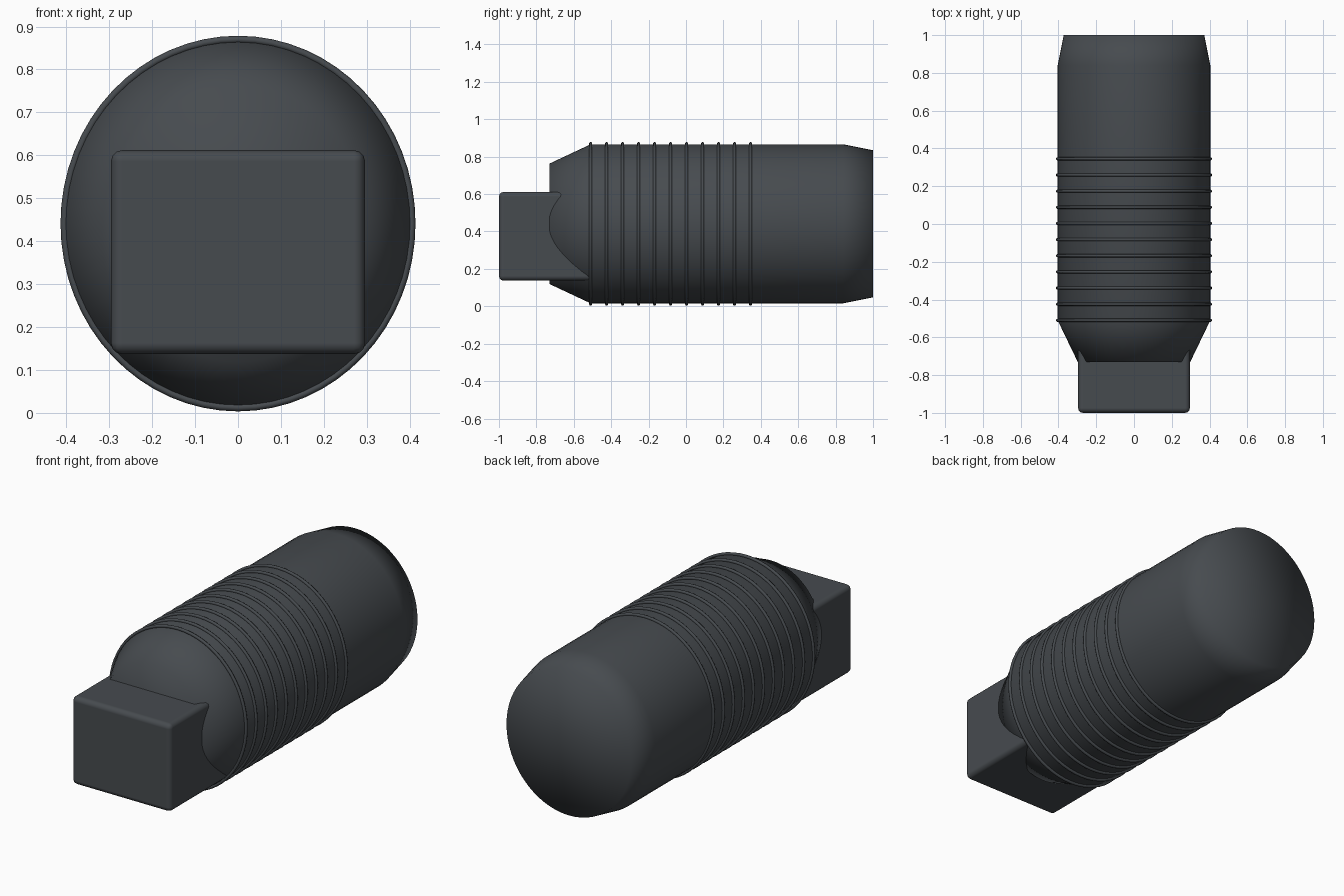
import bpy, bmesh, math
from mathutils import Vector

if "Cube" in bpy.data.objects:
    bpy.data.objects.remove(bpy.data.objects["Cube"])

CZ = 0.441           # height of the long axis
SEG = 64

dark = bpy.data.materials.new("dark grey")
dark.diffuse_color = (0.062, 0.070, 0.078, 1)
dark.use_nodes = True
dark.node_tree.nodes["Principled BSDF"].inputs["Base Color"].default_value = dark.diffuse_color


def finish(name, bm):
    bmesh.ops.recalc_face_normals(bm, faces=bm.faces)
    mesh = bpy.data.meshes.new(name)
    bm.to_mesh(mesh)
    bm.free()
    mesh.materials.append(dark)
    mesh.shade_smooth()
    obj = bpy.data.objects.new(name, mesh)
    bpy.context.collection.objects.link(obj)
    return obj


def ellipse(bm, y, rx, rz):
    return [bm.verts.new((rx * math.cos(math.tau * i / SEG), y,
                          CZ + rz * math.sin(math.tau * i / SEG))) for i in range(SEG)]


def bridge(bm, a, b):
    for i in range(SEG):
        j = (i + 1) % SEG
        bm.faces.new((a[i], a[j], b[j], b[i]))


# Oval body with tapered ends and softly shaded caps
bm = bmesh.new()
profile = [(-0.73, 0.298, 0.322), (-0.51, 0.404, 0.425),
           (0.84, 0.404, 0.425), (1.0, 0.372, 0.393)]
loops = [ellipse(bm, *p) for p in profile]
for a, b in zip(loops, loops[1:]):
    bridge(bm, a, b)
for loop, y in ((loops[0], -0.73), (loops[-1], 1.0)):
    hub = bm.verts.new((0, y, CZ))
    for i in range(SEG):
        bm.faces.new((loop[i], loop[(i + 1) % SEG], hub))
finish("body", bm)

# Thin raised ribs around the body
TUBE, SIDES = 0.0085, 8
for n in range(11):
    y = -0.51 + n * 0.0855
    bm = bmesh.new()
    ring = []
    for k in range(SIDES):
        t = math.tau * k / SIDES
        d = TUBE * math.cos(t)
        ring.append(ellipse(bm, y + TUBE * math.sin(t), 0.405 + d, 0.429 + d))
    for k in range(SIDES):
        bridge(bm, ring[k], ring[(k + 1) % SIDES])
    finish(f"rib_{n + 1}", bm)

# Rounded block set into the front end
bm = bmesh.new()
bmesh.ops.create_cube(bm, size=1)
lo, hi = Vector((-0.296, -1.0, 0.137)), Vector((0.296, -0.5, 0.612))
for v in bm.verts:
    v.co = Vector(((lo[i] + hi[i]) / 2 + v.co[i] * (hi[i] - lo[i]) for i in range(3)))
block = finish("front_block", bm)
bevel = block.modifiers.new("rounded edges", "BEVEL")
bevel.width = 0.026
bevel.segments = 3
bevel.harden_normals = True
